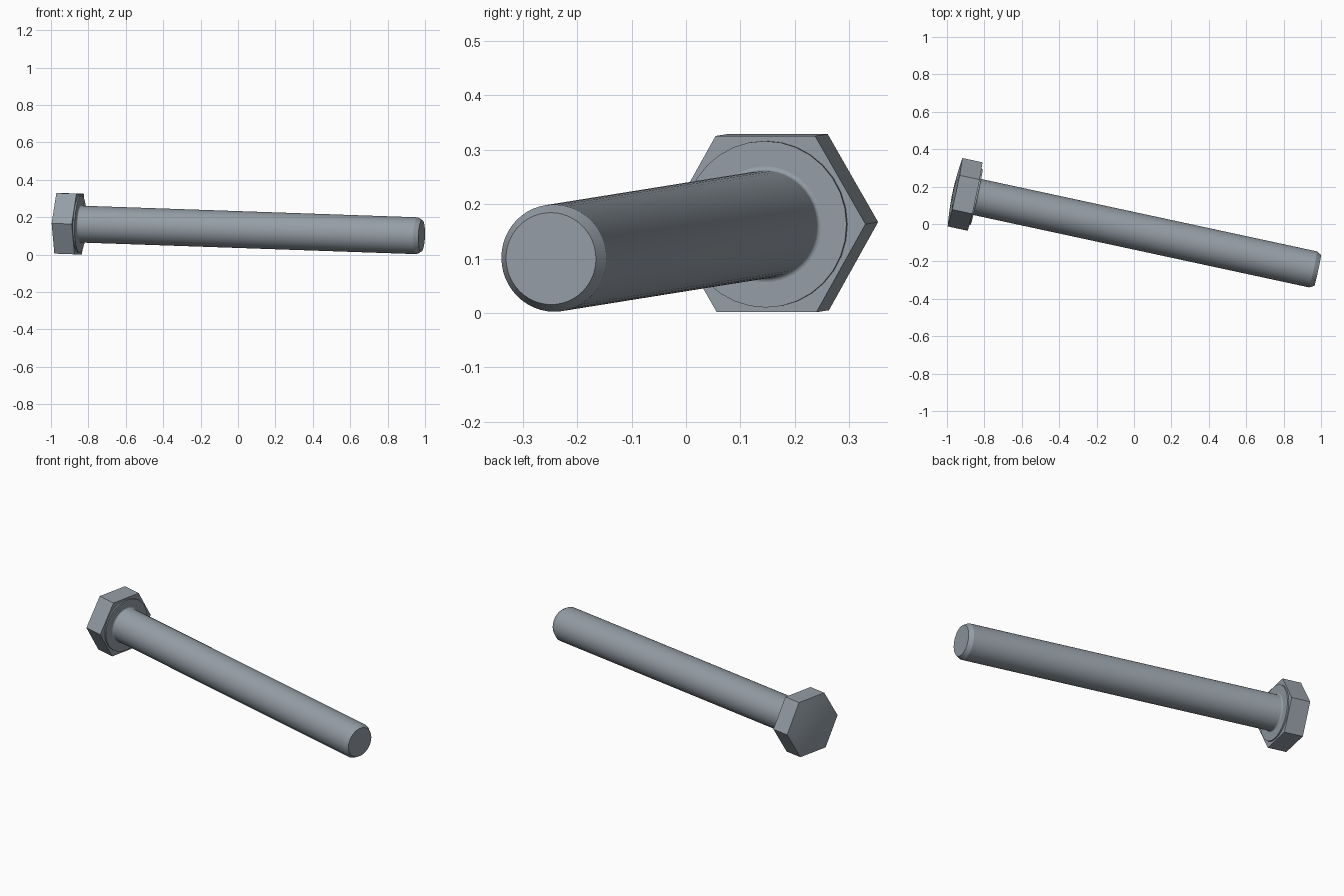
import bpy, bmesh, math
from mathutils import Matrix, Vector

cube = bpy.data.objects.get("Cube")
if cube:
    bpy.data.objects.remove(cube)

steel = bpy.data.materials.new("steel_grey")
steel.use_nodes = True
COLOUR = (0.30, 0.34, 0.38, 1)
steel.diffuse_color = COLOUR
steel.node_tree.nodes["Principled BSDF"].inputs["Base Color"].default_value = COLOUR

# Bolt frame: local z runs from the head end to the tip, local x to a hex corner
START = Vector((-0.957, 0.17, 0.167))
TIP = Vector((0.982, -0.248, 0.10))
LENGTH = (TIP - START).length
axis = (TIP - START).normalized()
corner = Vector((0, 0, 1)).cross(axis).normalized()
side = axis.cross(corner)
FRAME = Matrix.Translation(START) @ Matrix((corner, side, axis)).transposed().to_4x4()


def lathe(name, profile, sides):
    """Turn (position along axis, radius) points into a capped solid."""
    bm = bmesh.new()
    rings = []
    for z, r in profile:
        angles = [math.tau * i / sides for i in range(sides)]
        rings.append([bm.verts.new((r * math.cos(t), r * math.sin(t), z)) for t in angles])
    for low, high in zip(rings, rings[1:]):
        for i in range(sides):
            j = (i + 1) % sides
            bm.faces.new((low[i], low[j], high[j], high[i]))
    bm.faces.new(rings[0][::-1])
    bm.faces.new(rings[-1])
    bm.transform(FRAME)
    bmesh.ops.recalc_face_normals(bm, faces=bm.faces)
    mesh = bpy.data.meshes.new(name)
    bm.to_mesh(mesh)
    bm.free()
    mesh.materials.append(steel)
    obj = bpy.data.objects.new(name, mesh)
    bpy.context.collection.objects.link(obj)
    bpy.ops.object.select_all(action="DESELECT")
    obj.select_set(True)
    bpy.context.view_layer.objects.active = obj
    bpy.ops.object.shade_smooth_by_angle(angle=math.radians(25))
    return obj


# Hexagonal head with a barely domed end
HEAD, HEX, DOME = 0.11, 0.187, 0.012
dome = [(-DOME * (1 - f * f), HEX * f) for f in (0.05, 0.25, 0.5, 0.75, 1)]
lathe("hex_head", dome + [(HEAD, HEX)], 6)

# Raised bearing face under the head
WASHER = HEAD + 0.008
lathe("bearing_face", [(HEAD - 0.02, 0.153), (WASHER, 0.153)], 32)

# Shank with a small root fillet and a chamfered tip
SHANK, FILLET = 0.0985, 0.008
fillet = []
for i in range(5):
    t = math.pi / 2 * i / 4
    fillet.append((WASHER + FILLET * (1 - math.cos(t)), SHANK + FILLET * (1 - math.sin(t))))
lathe("shank", [(HEAD - 0.02, SHANK)] + fillet + [(LENGTH - 0.025, SHANK), (LENGTH, 0.0845)], 48)
